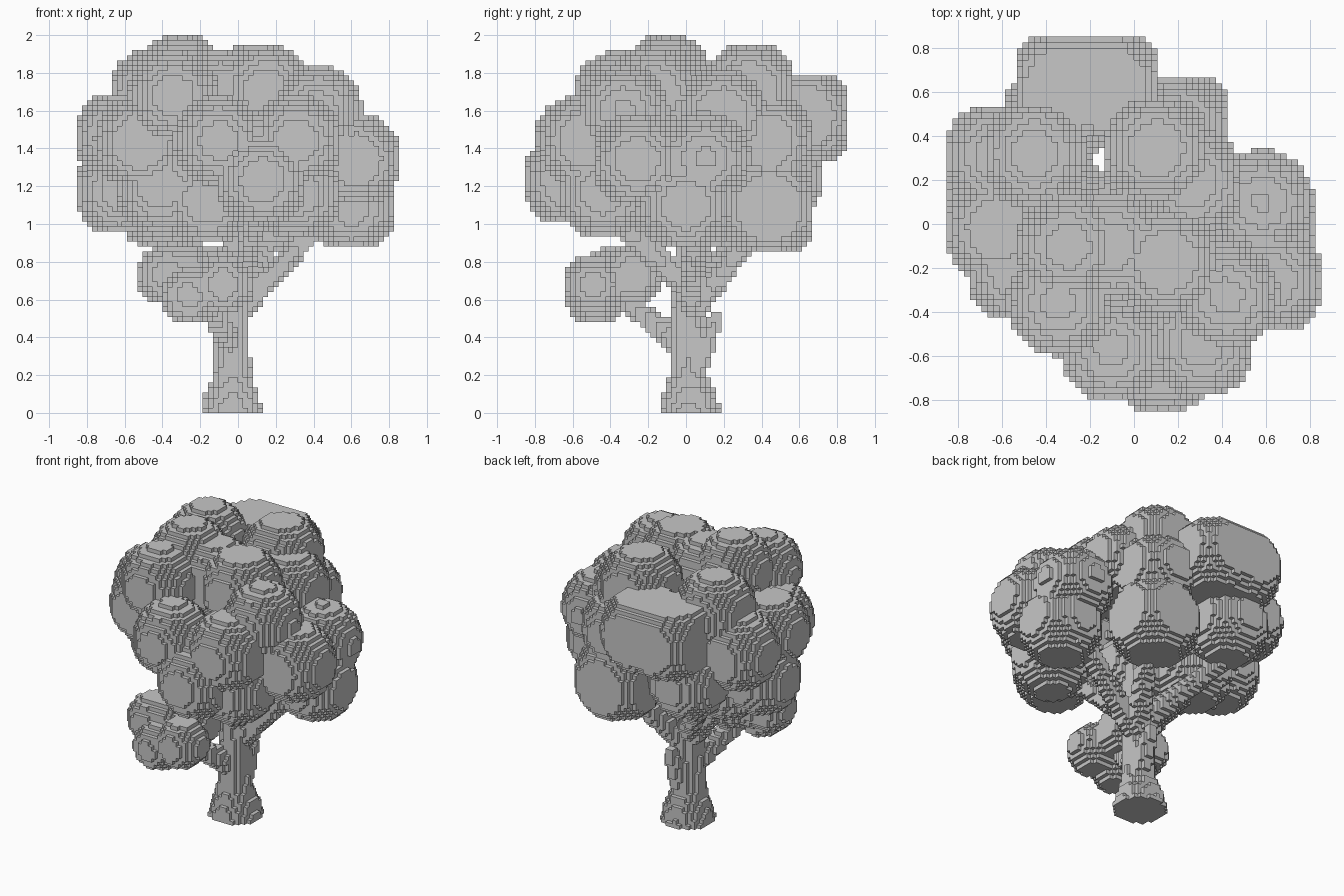
import bpy
import bmesh
from math import floor
from mathutils import Vector

if "Cube" in bpy.data.objects:
    bpy.data.objects.remove(bpy.data.objects["Cube"], do_unlink=True)

VOXEL = 2 / 75       # edge length of one block
HALF = 32            # half the width of the block grid

grey = bpy.data.materials.new("plain grey")
grey.use_nodes = True
colour = (0.57, 0.57, 0.57, 1)
grey.diffuse_color = colour
grey.node_tree.nodes["Principled BSDF"].inputs["Base Color"].default_value = colour


def cells_in(low, high, inside):
    """Grid cells between two corners whose centre passes the test."""
    start = [floor(c / VOXEL) - 1 for c in low]
    stop = [floor(c / VOXEL) + 2 for c in high]
    found = set()
    for i in range(max(start[0], -HALF), min(stop[0], HALF)):
        for j in range(max(start[1], -HALF), min(stop[1], HALF)):
            for k in range(max(start[2], 0), stop[2]):
                centre = Vector((i + 0.5, j + 0.5, k + 0.5)) * VOXEL
                if inside(centre):
                    found.add((i, j, k))
    return found


def ball(centre, radius, flatten):
    """Leaf ball with six sides cut at a share of its radius; hundredths."""
    middle, radius = Vector(centre) / 100, radius / 100
    reach = Vector((radius, radius, radius))

    def inside(point):
        offset = point - middle
        flat = max(abs(c) for c in offset) < radius * flatten
        return flat and offset.length < radius

    return cells_in(middle - reach, middle + reach, inside)


def limb(start, end, thick, thin):
    """Tapered round limb between two points; sizes in hundredths."""
    a, b = Vector(start) / 100, Vector(end) / 100
    axis = b - a
    reach = Vector((thick, thick, thick)) / 100
    low = Vector(map(min, a, b)) - reach
    high = Vector(map(max, a, b)) + reach

    def inside(point):
        t = (point - a).dot(axis) / axis.length_squared
        t = min(max(t, 0), 1)
        radius = (thick + (thin - thick) * t) / 100
        return (point - a - axis * t).length < radius

    return cells_in(low, high, inside)


# Trunk: flared root, waist and upper stem
trunk = (limb((-3, 2, 0), (-3, 2, 5), 17, 15)
         | limb((-3, 2, 5), (-3, 1, 22), 15, 10)
         | limb((-3, 1, 22), (-3, 1, 45), 10, 9)
         | limb((-3, 1, 45), (-1, 1, 100), 9, 7))

# Branches: low front bough, broken back stub and the crown forks
branches = limb((0, 7, 28), (0, 16, 50), 6, 4)
for start, end in (
    ((-4, -3, 37), (-20, -36, 62)),
    ((0, 2, 54), (45, 5, 102)),
    ((0, 3, 54), (20, 38, 98)),
    ((-4, 2, 56), (-42, 10, 102)),
    ((-3, 3, 62), (-42, 42, 108)),
    ((0, 0, 68), (12, -48, 112)),
):
    branches |= limb(start, end, 7, 5)

# Crown: overlapping leaf balls, first the flat-sided ones
crown = set()
for centre in (
    # top
    (-45, 32, 168), (10, 34, 172), (15, -17, 170),
    (-10, -10, 168), (26, 19, 158),
    # front
    (13, -62, 123), (31, -54, 144), (-41, -14, 120), (30, -44, 117),
    # left and right flanks
    (-52, -21, 143), (-62, -2, 146), (-62, 31, 144), (-62, 8, 118),
    (62, -26, 134), (60, 0, 110),
    # back
    (18, 43, 144), (-36, 48, 124),
    # underside
    (-40, 10, 110), (-16, -17, 113),
):
    crown |= ball(centre, 25, 0.92)

# Fully round leaf balls
for centre in (
    (-30, -10, 177), (-34, -36, 168), (-10, -57, 144),
    (42, -33, 160), (58, 10, 135),
):
    crown |= ball(centre, 24, 1)

# Boxy leaf balls at the back
for centre in ((-13, 62, 157), (-31, 62, 157), (20, 44, 109)):
    crown |= ball(centre, 28, 0.8)

# Small leaf clump on the low bough
low_clump = set()
for centre in ((-38, -38, 73), (-26, -48, 62), (-8, -49, 68),
               (-27, -36, 74), (-14, -28, 73)):
    low_clump |= ball(centre, 16, 0.95)

AXES = [Vector((1, 0, 0)), Vector((0, 1, 0)), Vector((0, 0, 1))]


def build(name, cells, solid):
    """Mesh the block sides that are open to the air."""
    bm = bmesh.new()
    corners = {}

    def corner(position):
        key = tuple(round(c) for c in position)
        if key not in corners:
            corners[key] = bm.verts.new(position * VOXEL)
        return corners[key]

    for cell in sorted(cells):
        base = Vector(cell)
        for n in range(3):
            u, v = AXES[(n + 1) % 3], AXES[(n + 2) % 3]
            for side in (0, 1):
                beside = base + AXES[n] * (2 * side - 1)
                if tuple(round(c) for c in beside) in solid:
                    continue
                p = base + AXES[n] * side
                loop = [p, p + u, p + u + v, p + v]
                if not side:
                    loop.reverse()
                bm.faces.new([corner(q) for q in loop])
    mesh = bpy.data.meshes.new(name)
    bm.to_mesh(mesh)
    bm.free()
    mesh.materials.append(grey)
    bpy.context.collection.objects.link(bpy.data.objects.new(name, mesh))


# Each block belongs to one part only
parts = {"trunk": trunk, "branches": branches, "leaf_crown": crown, "low_leaf_clump": low_clump}
solid = set().union(*parts.values())
used = set()
for name, cells in parts.items():
    build(name, cells - used, solid)
    used |= cells
